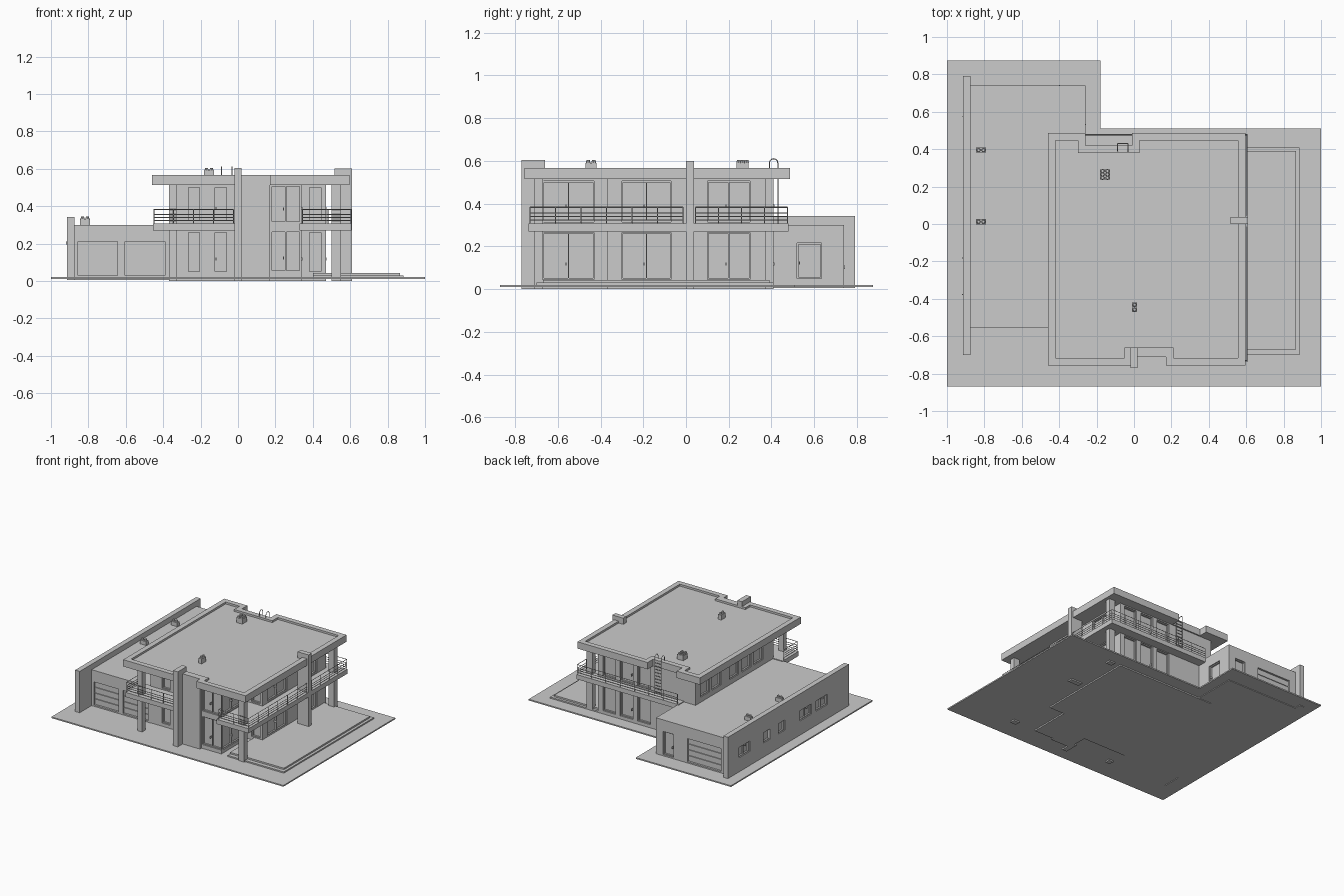
import bpy, bmesh, math
from mathutils import Vector

if "Cube" in bpy.data.objects:
    bpy.data.objects.remove(bpy.data.objects["Cube"])


def finish(name, bm):
    bmesh.ops.recalc_face_normals(bm, faces=bm.faces)
    me = bpy.data.meshes.new(name)
    bm.to_mesh(me)
    bm.free()
    ob = bpy.data.objects.new(name, me)
    bpy.context.collection.objects.link(ob)
    return ob


def add_box(bm, x0, x1, y0, y1, z0, z1):
    vs = bmesh.ops.create_cube(bm, size=1)["verts"]
    for v in vs:
        v.co = Vector(((x0 + x1) / 2 + v.co.x * (x1 - x0),
                       (y0 + y1) / 2 + v.co.y * (y1 - y0),
                       (z0 + z1) / 2 + v.co.z * (z1 - z0)))


def boxes(name, *dims):
    bm = bmesh.new()
    for d in dims:
        add_box(bm, *d)
    return finish(name, bm)


def prism(name, pts, z0, z1, rim=0, drop=0):
    """Extruded outline, with an optional raised rim around the top."""
    bm = bmesh.new()
    f = bm.faces.new([bm.verts.new((x, y, z0)) for x, y in pts])
    r = bmesh.ops.extrude_face_region(bm, geom=[f])
    top = [g for g in r["geom"] if isinstance(g, bmesh.types.BMFace)]
    bmesh.ops.translate(bm, vec=(0, 0, z1 - z0),
                        verts=[v for v in r["geom"] if isinstance(v, bmesh.types.BMVert)])
    bmesh.ops.recalc_face_normals(bm, faces=bm.faces)
    if rim:
        bmesh.ops.inset_region(bm, faces=top, thickness=rim, use_even_offset=True)
        r = bmesh.ops.extrude_face_region(bm, geom=top)
        bmesh.ops.translate(bm, vec=(0, 0, -drop),
                            verts=[v for v in r["geom"] if isinstance(v, bmesh.types.BMVert)])
        bmesh.ops.delete(bm, geom=[f for f in top if f.is_valid], context='FACES')
    return finish(name, bm)


def oriented(axis, n0, n1, a0, a1, z0, z1):
    n0, n1 = sorted((n0, n1))
    return (n0, n1, a0, a1, z0, z1) if axis == 'x' else (a0, a1, n0, n1, z0, z1)


def openings(wall, label, specs):
    """Cut recesses and fill with frames. spec: axis, face, outward, a0, a1, z0, z1, kind."""
    cut, fill = bmesh.new(), bmesh.new()
    t = 0.006
    for axis, n, s, a0, a1, z0, z1, kind in specs:
        add_box(cut, *oriented(axis, n - s * 0.02, n + s * 0.05, a0, a1, z0, z1))
        bar = lambda b0, b1, c0, c1, o=-0.008: add_box(
            fill, *oriented(axis, n - s * 0.023, n + s * o, b0, b1, c0, c1))
        if kind == 'garage':
            h = (z1 - z0) / 4
            for i in range(4):
                bar(a0, a1, z0 + i * h + 0.002, z0 + (i + 1) * h - 0.002, -0.012)
            continue
        bar(a0, a0 + t, z0, z1)
        bar(a1 - t, a1, z0, z1)
        bar(a0 + t, a1 - t, z0, z0 + t)
        bar(a0 + t, a1 - t, z1 - t, z1)
        if kind == 'double':
            m = (a0 + a1) / 2
            bar(m - t / 2, m + t / 2, z0 + t, z1 - t)
        if kind in ('door', 'double'):
            m = a0 + 0.012 if kind == 'door' else (a0 + a1) / 2 - 0.012
            bar(m - 0.002, m + 0.002, z0 + 0.065, z0 + 0.08, 0.004)
    cutter = finish("opening_cutter", cut)
    mod = wall.modifiers.new("openings", 'BOOLEAN')
    mod.operation, mod.solver, mod.object = 'DIFFERENCE', 'EXACT', cutter
    bpy.context.view_layer.objects.active = wall
    bpy.ops.object.modifier_apply(modifier=mod.name)
    bpy.data.objects.remove(cutter)
    finish(label, fill)


def tube(name, paths, r):
    cu = bpy.data.curves.new(name, 'CURVE')
    cu.dimensions = '3D'
    cu.bevel_depth, cu.bevel_resolution, cu.use_fill_caps = r, 0, True
    for p in paths:
        sp = cu.splines.new('POLY')
        sp.points.add(len(p) - 1)
        for q, c in zip(sp.points, p):
            q.co = (*c, 1)
    ob = bpy.data.objects.new(name, cu)
    bpy.context.collection.objects.link(ob)


def railing(name, pts, z=0.305):
    paths = [[(x, y, z + h) for x, y in pts] for h in (0.018, 0.034, 0.05, 0.078)]
    for p, q in zip(pts, pts[1:]):
        p, q = Vector(p), Vector(q)
        n = max(1, round((q - p).length / 0.12))
        for i in range(n + 1):
            c = p.lerp(q, i / n)
            paths.append([(c.x, c.y, z), (c.x, c.y, z + 0.078)])
    tube(name, paths, 0.0025)


# ground slab and side terrace
prism("ground_slab", [(-1, -.87), (1, -.87), (1, .51), (-.18, .51), (-.18, .875), (-1, .875)], .01, .02)
boxes("terrace", (.4, .885, -.7, .41, .015, .03), (.4, .865, -.67, .39, .03, .042))

# two-storey main body
body = prism("main_body", [(-.37, -.55), (.0, -.55), (.0, -.69), (.34, -.69), (.34, -.37),
                           (.47, -.37), (.47, .41), (-.37, .41)], 0, .53)
lo, hi = (.045, .265), (.315, .505)
specs = [('y', -.69, -1, .175, .335, .05, .268, 'double'), ('y', -.69, -1, .175, .335, .312, .51, 'double')]
for lvl in (lo, hi):
    specs += [('y', -.55, -1, -.27, -.2, *lvl, 'window'), ('y', -.55, -1, -.13, -.055, *lvl, 'door'),
              ('y', -.37, -1, .375, .45, *lvl, 'window'),
              ('x', .34, 1, -.67, -.43, *lvl, 'double'), ('x', .47, 1, -.3, -.07, *lvl, 'double'),
              ('x', .47, 1, .1, .3, *lvl, 'double'),
              ('y', .41, 1, .32, .43, *lvl, 'window'), ('y', .41, 1, .17, .28, *lvl, 'door'),
              ('y', .41, 1, .02, .13, *lvl, 'window')]
for y in (-.42, -.27, -.12, .1, .24):
    specs.append(('x', -.37, -1, y, y + .11, .34, .5, 'window'))
openings(body, "main_windows", specs)
boxes("front_feature_wall", (.01, .17, -.71, -.68, 0, .567))

# pillars and corner columns
boxes("front_pillar", (-.02, .02, -.77, -.66, 0, .605))
boxes("side_pillar", (.515, .61, 0, .037, 0, .6))
boxes("corner_columns", (-.37, -.33, -.71, -.67, 0, .53), (.5, .55, -.71, -.67, 0, .53),
      (.52, .57, .37, .41, 0, .53))

# balconies with railings
boxes("front_left_balcony", (-.455, 0, -.737, -.54, .27, .306))
prism("wrap_balcony", [(.33, -.737), (.607, -.737), (.607, .48), (-.27, .48), (-.27, .38),
                       (.45, .38), (.45, -.36), (.33, -.36)], .27, .306)
railing("front_left_railing", [(-.45, -.56), (-.45, -.73), (-.025, -.73)])
railing("right_front_railing", [(.345, -.7), (.345, -.73), (.604, -.73), (.604, -.015)])
railing("right_back_railing", [(.604, .045), (.604, .476), (-.26, .476)])

# main roof with raised rim
prism("main_roof", [(-.46, -.757), (-.01, -.757), (-.01, -.70), (.17, -.70), (.17, -.757), (.595, -.757),
                    (.595, .487), (-.01, .487), (-.01, .42), (-.26, .42), (-.26, .487), (-.46, .487)],
      .514, .567, .04, .015)

# garage wing
garage = prism("garage_body", [(-.885, -.553), (-.36, -.553), (-.36, .40), (-.26, .40), (-.26, .74),
                               (-.885, .74)], .005, .3)
openings(garage, "garage_doors", [
    ('y', -.553, -1, -.855, -.645, .03, .21, 'garage'), ('y', -.553, -1, -.605, -.39, .03, .21, 'garage'),
    ('y', .74, 1, -.82, -.53, .03, .21, 'garage'), ('y', .74, 1, -.41, -.32, .03, .21, 'door'),
    ('x', -.26, 1, .52, .635, .05, .215, 'door')])
side = boxes("garage_side_wall", (-.915, -.875, -.70, .79, .005, .342))
openings(side, "side_wall_windows", [('x', -.915, -1, a, b, .13, .21, k) for a, b, k in (
    (.52, .655, 'double'), (.27, .35, 'window'), (.09, .17, 'window'),
    (-.24, -.1, 'double'), (-.435, -.295, 'double'))])


# roof vents with pots
def vent(name, x, y, z, nx, ny, w, d):
    bm = bmesh.new()
    add_box(bm, x - w / 2, x + w / 2, y - d / 2, y + d / 2, z - .01, z + .03)
    for i in range(nx):
        for j in range(ny):
            px, py = x + w * ((i + .5) / nx - .5), y + d * ((j + .5) / ny - .5)
            r = bmesh.ops.create_cone(bm, cap_ends=True, segments=8, radius1=.011, radius2=.008, depth=.014)
            bmesh.ops.translate(bm, verts=r["verts"], vec=(px, py, z + .037))
    finish(name, bm)


vent("vent_large", -.155, .265, .56, 2, 3, .052, .055)
vent("vent_small", .003, -.445, .56, 1, 2, .028, .052)
vent("garage_vent_back", -.818, .395, .3, 2, 1, .052, .028)
vent("garage_vent_front", -.818, .012, .3, 2, 1, .052, .028)

# roof access ladder with curved grab ends
sides = []
for x in (-.088, -.032):
    arc = [(x, .41 + .02 * math.cos(a), .59 + .02 * math.sin(a))
           for a in (i * math.pi / 6 for i in range(7))]
    sides.append([(x, .43, .306)] + arc + [(x, .39, .55)])
rungs = [[(-.088, .43, .325 + i * .025), (-.032, .43, .325 + i * .025)] for i in range(10)]
tube("roof_ladder", sides + rungs, .0025)
